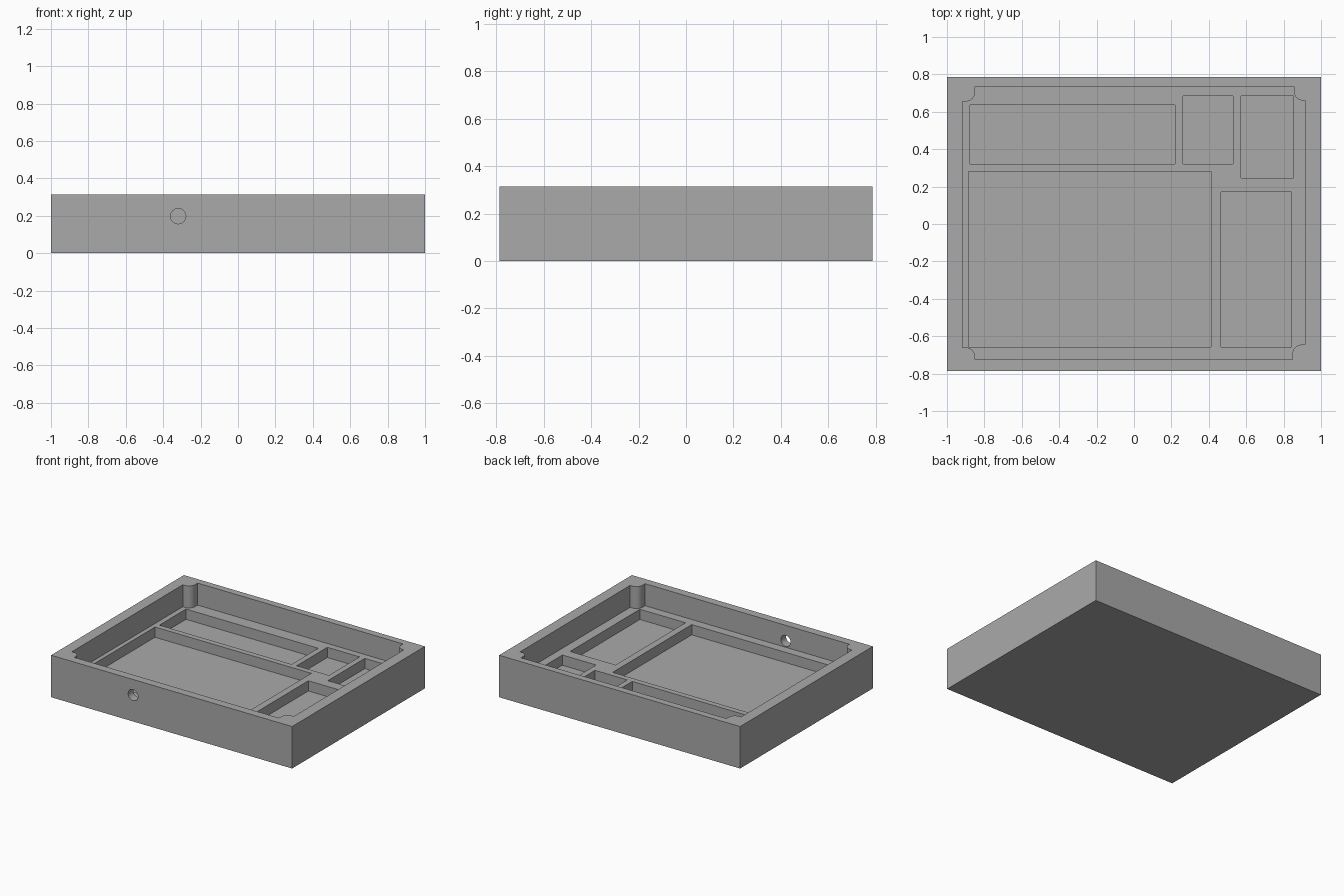
import bpy, bmesh, math
from mathutils import Vector

cube = bpy.data.objects.get("Cube")
if cube:
    bpy.data.objects.remove(cube, do_unlink=True)

HEIGHT, LEDGE, FLOOR = 0.315, 0.15, 0.073

grey = bpy.data.materials.new("plain grey")
grey.use_nodes = True
grey.diffuse_color = (0.4, 0.4, 0.4, 1)
grey.node_tree.nodes["Principled BSDF"].inputs["Base Color"].default_value = (0.4, 0.4, 0.4, 1)


def prism(name, outline, z0, z1):
    """Extrude a counter-clockwise outline from z0 up to z1."""
    bm = bmesh.new()
    base = bm.faces.new([bm.verts.new((x, y, z0)) for x, y in outline])
    top = bmesh.ops.extrude_face_region(bm, geom=[base])
    verts = [g for g in top["geom"] if isinstance(g, bmesh.types.BMVert)]
    bmesh.ops.translate(bm, vec=(0, 0, z1 - z0), verts=verts)
    bmesh.ops.recalc_face_normals(bm, faces=bm.faces)
    mesh = bpy.data.meshes.new(name)
    bm.to_mesh(mesh)
    bm.free()
    mesh.materials.append(grey)
    obj = bpy.data.objects.new(name, mesh)
    bpy.context.collection.objects.link(obj)
    return obj


def rect(x0, x1, y0, y1):
    return [(x0, y0), (x1, y0), (x1, y1), (x0, y1)]


def corner_post(wall, edge, radius=0.05, steps=10):
    """Path round a post filling a cavity corner, from its x wall to its y wall."""
    sx = math.copysign(1, wall[0])
    sy = math.copysign(1, wall[1])
    cx, cy = edge[0] + sx * radius, edge[1] + sy * radius
    arc = [(cx - sx * radius * math.sin(a), cy - sy * radius * math.cos(a))
           for a in (math.pi / 2 * i / steps for i in range(steps + 1))]
    return [(wall[0], edge[1])] + arc + [(edge[0], wall[1])]


def cut(target, cutter):
    mod = target.modifiers.new("cut", "BOOLEAN")
    mod.operation = "DIFFERENCE"
    mod.solver = "EXACT"
    mod.object = cutter
    cutter.hide_render = True
    bpy.context.view_layer.objects.active = target
    bpy.ops.object.modifier_apply(modifier=mod.name)
    bpy.data.objects.remove(cutter, do_unlink=True)


# Solid outer block
case = prism("case_tray", rect(-1, 1, -0.787, 0.787), 0, HEIGHT)

# Upper cavity with a rounded post in each corner
outline = (corner_post((-0.917, -0.725), (-0.85, -0.66))
           + corner_post((0.915, -0.725), (0.847, -0.645))[::-1]
           + corner_post((0.915, 0.735), (0.855, 0.66))
           + corner_post((-0.917, 0.735), (-0.85, 0.655))[::-1])
cut(case, prism("cavity_cutter", outline, LEDGE, HEIGHT + 0.1))

# Component pockets sunk into the ledge
pockets = {
    "large": (-0.885, 0.413, -0.658, 0.28),
    "back": (-0.878, 0.22, 0.322, 0.637),
    "small": (0.262, 0.53, 0.322, 0.685),
    "corner": (0.573, 0.853, 0.247, 0.685),
    "side": (0.465, 0.843, -0.658, 0.17),
}
for name, size in pockets.items():
    cut(case, prism(name + "_pocket_cutter", rect(*size), FLOOR, LEDGE + 0.005))

# Round cable hole through the front wall
bpy.ops.mesh.primitive_cylinder_add(vertices=40, radius=0.041, depth=0.12,
                                    location=(-0.32, -0.757, 0.198),
                                    rotation=(math.pi / 2, 0, 0))
hole = bpy.context.object
hole.name = "cable_hole_cutter"
hole.data.materials.append(grey)
cut(case, hole)

# Smooth the curved walls, keep edges sharp
bpy.ops.object.select_all(action="DESELECT")
case.select_set(True)
bpy.context.view_layer.objects.active = case
bpy.ops.object.shade_smooth_by_angle(angle=math.radians(30))
